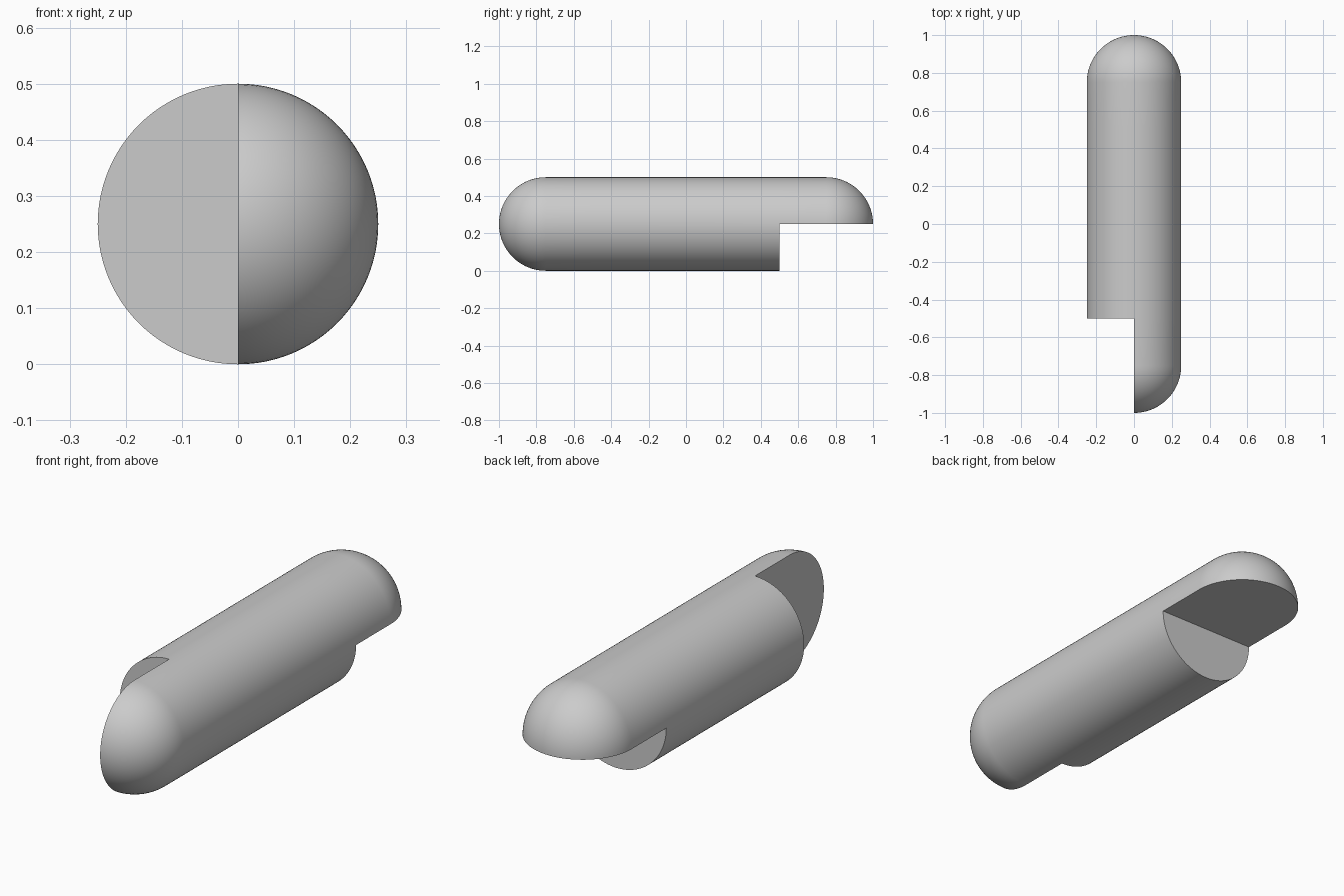
import bpy
import bmesh
from math import sin, cos, pi
from mathutils import Vector

RADIUS, HALF_LENGTH, CUT_Y = 0.25, 1.0, 0.5
SEGMENTS, CAP_RINGS = 96, 24

cube = bpy.data.objects.get("Cube")
if cube:
    bpy.data.objects.remove(cube, do_unlink=True)

# Plain grey surface
grey = bpy.data.materials.new("grey")
grey.use_nodes = True
colour = (0.6, 0.6, 0.6, 1)
grey.diffuse_color = colour
grey.node_tree.nodes["Principled BSDF"].inputs["Base Color"].default_value = colour

# Capsule profile with rings where the notches end, spun about the y axis
straight = HALF_LENGTH - RADIUS
arc = [(RADIUS * sin(a), straight + RADIUS * cos(a))
       for a in (i * pi / 2 / CAP_RINGS for i in range(CAP_RINGS + 1))]
half = arc + [(RADIUS, CUT_Y)]
profile = half + [(r, -y) for r, y in reversed(half)]

bm = bmesh.new()
verts = [bm.verts.new((0, y, r)) for r, y in profile]
edges = [bm.edges.new(pair) for pair in zip(verts, verts[1:])]
bmesh.ops.spin(bm, geom=verts + edges, cent=(0, 0, 0), axis=(0, 1, 0),
               angle=2 * pi, steps=SEGMENTS)
bmesh.ops.remove_doubles(bm, verts=bm.verts[:], dist=0.0001)


def cut_notch(side, end):
    """Remove half of one end, then close it with two flat faces."""
    gone = [f for f in bm.faces
            if f.calc_center_median().dot(side) > 0.0001
            and f.calc_center_median().y * end > CUT_Y]
    bmesh.ops.delete(bm, geom=gone, context='FACES')
    rim = [e for e in bm.edges if e.is_boundary]

    def on_wall(v):
        return abs(v.co.y - end * CUT_Y) < 0.0001

    corners = [v for v in {v for e in rim for v in e.verts}
               if on_wall(v) and abs(v.co.dot(side)) < 0.0001]
    seam = bm.edges.new(corners)
    wall = [e for e in rim if all(on_wall(v) for v in e.verts)]
    shelf = [e for e in rim if e not in wall]
    for loop in (wall, shelf):
        bmesh.ops.edgeloop_fill(bm, edges=loop + [seam])


# Right half is missing at the front, lower half at the back
cut_notch(Vector((-1, 0, 0)), -1)
cut_notch(Vector((0, 0, -1)), 1)

bmesh.ops.recalc_face_normals(bm, faces=bm.faces[:])
mesh = bpy.data.meshes.new("notched_capsule")
bm.to_mesh(mesh)
bm.free()
mesh.materials.append(grey)

capsule = bpy.data.objects.new("notched_capsule", mesh)
capsule.location.z = RADIUS
bpy.context.collection.objects.link(capsule)
bpy.ops.object.select_all(action='DESELECT')
capsule.select_set(True)
bpy.context.view_layer.objects.active = capsule
bpy.ops.object.shade_smooth_by_angle(angle=pi / 6)
